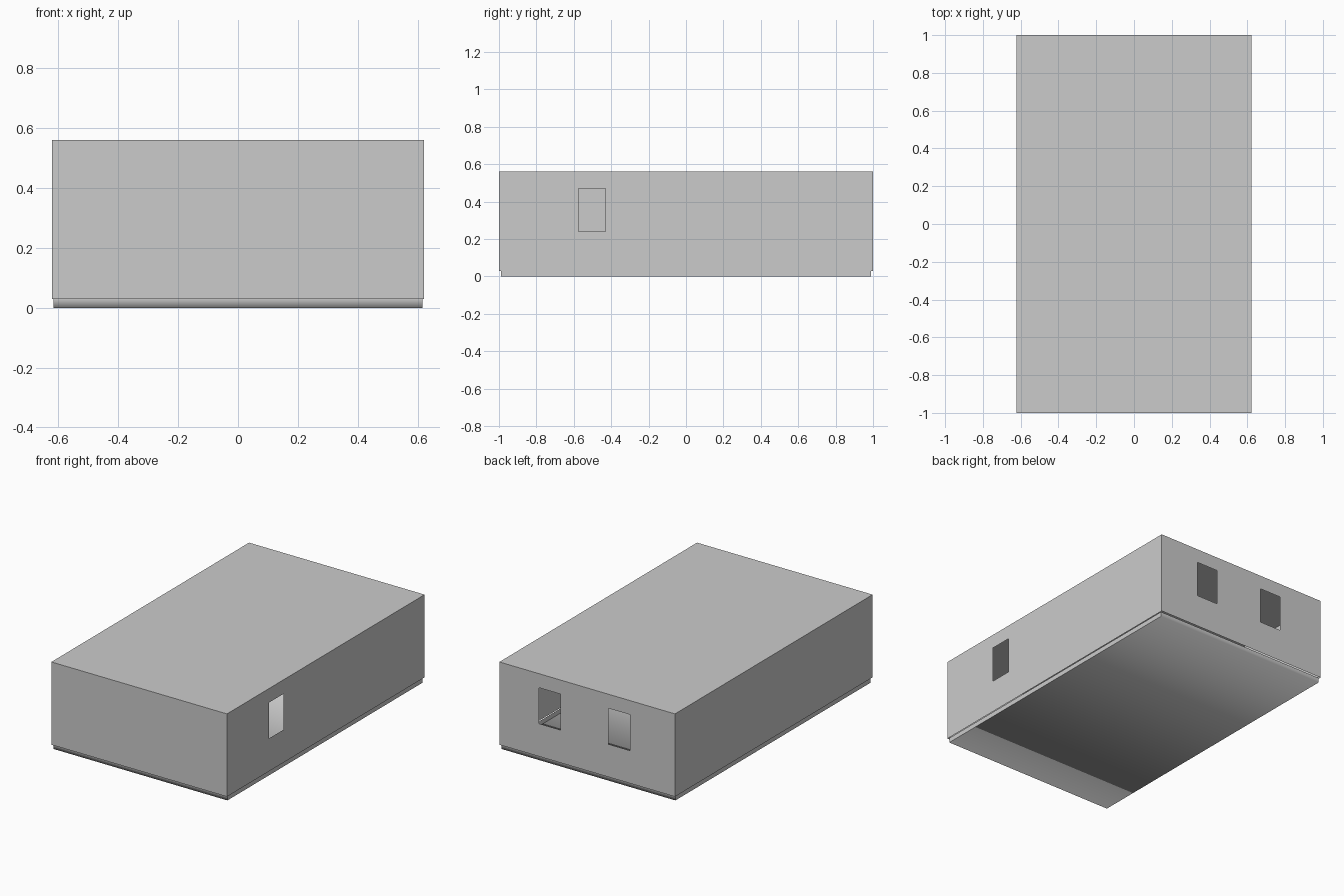
import bpy, bmesh

if "Cube" in bpy.data.objects:
    bpy.data.objects.remove(bpy.data.objects["Cube"])

X, Y, Z0, Z1 = 0.622, 1.0, 0.03, 0.56    # shell half width, half length, bottom, top
WIN_Z = (0.24, 0.47)                      # window sill and head


def make_object(name, quads, smooth_count=0):
    """Build an object from quads; the first smooth_count quads share smooth normals."""
    bm = bmesh.new()
    for i, q in enumerate(quads):
        f = bm.faces.new([bm.verts.new(p) for p in q])
        f.smooth = i < smooth_count
    if smooth_count:
        bm.verts.ensure_lookup_table()
        bmesh.ops.remove_doubles(bm, verts=bm.verts[:4 * smooth_count], dist=1e-5)
    else:
        bmesh.ops.remove_doubles(bm, verts=bm.verts, dist=1e-5)
    me = bpy.data.meshes.new(name)
    bm.to_mesh(me)
    bm.free()
    ob = bpy.data.objects.new(name, me)
    bpy.context.collection.objects.link(ob)
    return ob


def wall(place, half, windows, flip):
    """Upright wall as a grid of panels, leaving the windows open."""
    us = sorted([-half, half] + [u for w in windows for u in w])
    zs = [Z0, *WIN_Z, Z1] if windows else [Z0, Z1]
    quads = []
    for a, b in zip(us, us[1:]):
        for c, d in zip(zs, zs[1:]):
            if (a, b) in windows and (c, d) == WIN_Z:
                continue
            q = [place(a, c), place(b, c), place(b, d), place(a, d)]
            quads.append(q[::-1] if flip else q)
    return quads


# thin house shell: front, back with two windows, right with one, left, flat roof
shell = wall(lambda u, z: (u, -Y, z), X, [], False)
shell += wall(lambda u, z: (u, Y, z), X, [(-0.305, -0.152), (0.19, 0.343)], True)
shell += wall(lambda u, z: (X, u, z), Y, [(-0.575, -0.43)], False)
shell += wall(lambda u, z: (-X, u, z), Y, [], True)
shell += [[(-X, -Y, Z1), (X, -Y, Z1), (X, Y, Z1), (-X, Y, Z1)]]
make_object("house_shell", shell)

# floor tray: a smooth front-bottom-back strip with flat side rims, inset under the shell
bx, by = 0.617, 0.988
profile = [(-by, Z0), (-by, 0), (by, 0), (by, Z0)]
tray = [[(-bx, *p), (-bx, *q), (bx, *q), (bx, *p)] for p, q in zip(profile, profile[1:])]
for s in (1, -1):
    rim = [(s * bx, -by, 0), (s * bx, by, 0), (s * bx, by, Z0), (s * bx, -by, Z0)]
    tray.append(rim[::s])
make_object("floor_tray", tray, 3)
